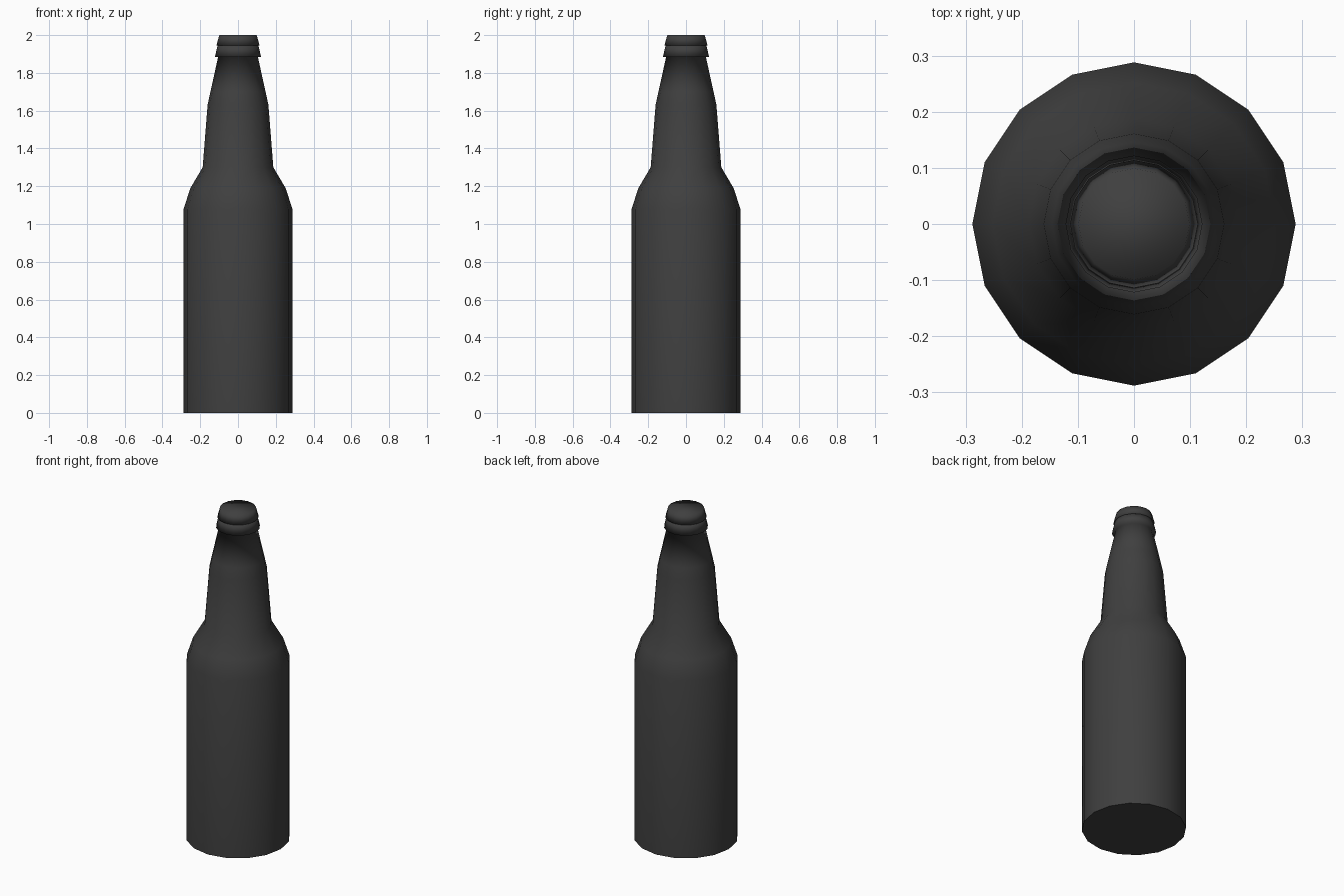
import bpy
import bmesh
import math

SIDES = 16

if "Cube" in bpy.data.objects:
    bpy.data.objects.remove(bpy.data.objects["Cube"], do_unlink=True)

glass = bpy.data.materials.new("dark_grey")
glass.use_nodes = True
colour = (0.05, 0.05, 0.05, 1)
glass.diffuse_color = colour
glass.node_tree.nodes["Principled BSDF"].inputs["Base Color"].default_value = colour


def lathe(name, profile, sharp_rings=()):
    """Turn (radius, height) points, bottom to top, into a closed smooth solid."""
    bm = bmesh.new()
    rings = []
    for r, z in profile:
        angles = [2 * math.pi * i / SIDES for i in range(SIDES)]
        rings.append([bm.verts.new((r * math.cos(a), r * math.sin(a), z)) for a in angles])
    for low, high in zip(rings, rings[1:]):
        for i in range(SIDES):
            j = (i + 1) % SIDES
            bm.faces.new((low[i], low[j], high[j], high[i]))
    bm.faces.new(rings[0][::-1])
    bm.faces.new(rings[-1])
    for face in bm.faces:
        face.smooth = True
    # Keep chosen rims crisp
    for k in sharp_rings:
        for i in range(SIDES):
            bm.edges.get((rings[k][i], rings[k][(i + 1) % SIDES])).smooth = False
    mesh = bpy.data.meshes.new(name)
    bm.to_mesh(mesh)
    bm.free()
    mesh.materials.append(glass)
    obj = bpy.data.objects.new(name, mesh)
    bpy.context.collection.objects.link(obj)
    return obj


# Body, shoulder, neck and lip; the base rim is sharp
lathe("bottle", [
    (0.288, 0), (0.288, 1.08), (0.252, 1.19), (0.187, 1.30),
    (0.161, 1.63), (0.146, 1.70), (0.105, 1.885),
    (0.122, 1.885), (0.107, 1.95),
], sharp_rings=[0])

# Cap on the mouth
lathe("cap", [(0.105, 1.946), (0.114, 1.946), (0.099, 2.0)], sharp_rings=[0])
